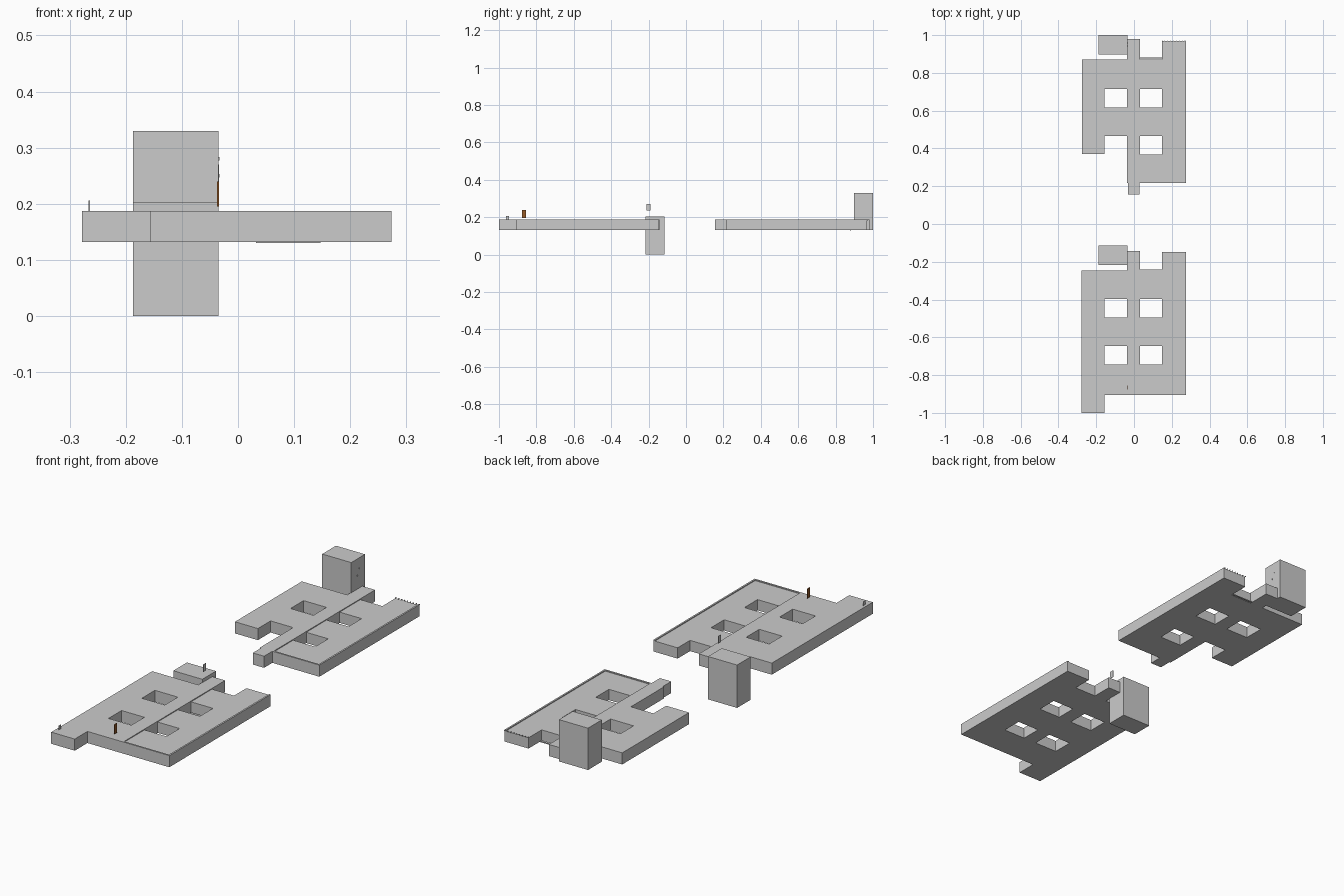
import bpy, bmesh

if "Cube" in bpy.data.objects:
    bpy.data.objects.remove(bpy.data.objects["Cube"])

Z0, TOP, LOW = 0.132, 0.187, 0.183


def finish(name, bm, color=None):
    bmesh.ops.remove_doubles(bm, verts=bm.verts, dist=1e-5)
    bmesh.ops.recalc_face_normals(bm, faces=bm.faces)
    me = bpy.data.meshes.new(name)
    bm.to_mesh(me)
    bm.free()
    ob = bpy.data.objects.new(name, me)
    bpy.context.collection.objects.link(ob)
    if color:
        mat = bpy.data.materials.new(name + "_paint")
        mat.diffuse_color = color
        mat.use_nodes = True
        mat.node_tree.nodes["Principled BSDF"].inputs["Base Color"].default_value = mat.diffuse_color
        me.materials.append(mat)
    return ob


def box(name, x0, x1, y0, y1, z0, z1, color=None):
    bm = bmesh.new()
    bmesh.ops.create_cube(bm, size=1)
    for v in bm.verts:
        v.co = ((x0 + x1) / 2 + v.co.x * (x1 - x0),
                (y0 + y1) / 2 + v.co.y * (y1 - y0),
                (z0 + z1) / 2 + v.co.z * (z1 - z0))
    return finish(name, bm, color)


def floor_plan(name, rects):
    """Stack of plan rectangles (x0, x1, y0, y1, top); later ones win, top=None cuts."""
    xs = sorted({v for r in rects for v in r[:2]})
    ys = sorted({v for r in rects for v in r[2:4]})

    def height(i, j):
        h = Z0
        if 0 <= i < len(xs) - 1 and 0 <= j < len(ys) - 1:
            cx, cy = (xs[i] + xs[i + 1]) / 2, (ys[j] + ys[j + 1]) / 2
            for x0, x1, y0, y1, top in rects:
                if x0 < cx < x1 and y0 < cy < y1:
                    h = top or Z0
        return h

    bm = bmesh.new()

    def quad(*pts):
        bm.faces.new([bm.verts.new(p) for p in pts])

    for i in range(len(xs) - 1):
        for j in range(len(ys) - 1):
            h = height(i, j)
            if h == Z0:
                continue
            a, b, c, d = xs[i], xs[i + 1], ys[j], ys[j + 1]
            for z in (Z0, h):
                quad((a, c, z), (b, c, z), (b, d, z), (a, d, z))
            for di, dj, p, q in ((-1, 0, (a, c), (a, d)), (1, 0, (b, c), (b, d)),
                                 (0, -1, (a, c), (b, c)), (0, 1, (a, d), (b, d))):
                n = height(i + di, j + dj)
                if n < h:
                    quad((*p, n), (*q, n), (*q, h), (*p, h))
    return finish(name, bm)


R = 0.008  # rim width
LX, RX = (-0.157, -0.037), (0.032, 0.147)  # light well columns

# Front wing: left rooms, corridor, sunken right roof with rim, light wells
floor_plan("front_wing", [
    (-0.278, 0.032, -0.905, -0.245, TOP),
    (-0.278, -0.155, -1.0, -0.905, TOP),
    (0.032, 0.274, -0.905, -0.24, TOP),
    (0.147, 0.274, -0.24, -0.147, TOP),
    (0.032, 0.274 - R, -0.905 + R, -0.24, LOW),
    (0.147, 0.274 - R, -0.24, -0.147, LOW),
    (-0.037, 0.032, -0.245, -0.142, TOP)]
    + [(*x, y, y + 0.098, None) for x in (LX, RX) for y in (-0.495, -0.745)])

# Back wing: open court at lower left, three light wells
floor_plan("back_wing", [
    (-0.275, -0.037, 0.465, 0.87, TOP),
    (-0.275, -0.155, 0.37, 0.465, TOP),
    (0.032, 0.274, 0.217, 0.87, TOP),
    (0.147, 0.274, 0.87, 0.968, TOP),
    (0.032, 0.274 - R, 0.217 + R, 0.87, LOW),
    (0.147, 0.274 - R, 0.87, 0.968, LOW),
    (-0.037, 0.032, 0.217, 0.98, TOP),
    (-0.031, 0.028, 0.155, 0.217, TOP),
    (*LX, 0.617, 0.715, None),
    (*RX, 0.617, 0.715, None),
    (*RX, 0.367, 0.465, None)])

# Stair towers
box("front_stair_tower", -0.187, -0.035, -0.217, -0.115, 0.0, 0.203)
box("back_stair_tower", -0.187, -0.035, 0.897, 1.0, Z0, 0.33)

# Doors and small fittings
box("brown_door", -0.037, -0.034, -0.876, -0.856, 0.195, 0.24, (0.3, 0.1, 0.02, 1))
box("tower_door", -0.036, -0.034, -0.21, -0.19, 0.235, 0.27)
box("corner_panel", -0.266, -0.264, -0.962, -0.946, 0.187, 0.206)
for k, (y, z) in enumerate(((0.94, 0.25), (0.955, 0.28))):
    box(f"tower_bracket_{k}", -0.035, -0.033, y, y + 0.006, z - 0.003, z + 0.003)

# Thin sill and railing teeth along the back edges
box("back_sill", 0.032, 0.147, 0.876, 0.882, Z0 - 0.002, Z0 + 0.002)
for k in range(9):
    x = 0.147 + k * 0.0152
    box(f"railing_tooth_{k}", x, x + 0.003, 0.966, 0.972, LOW, TOP)
